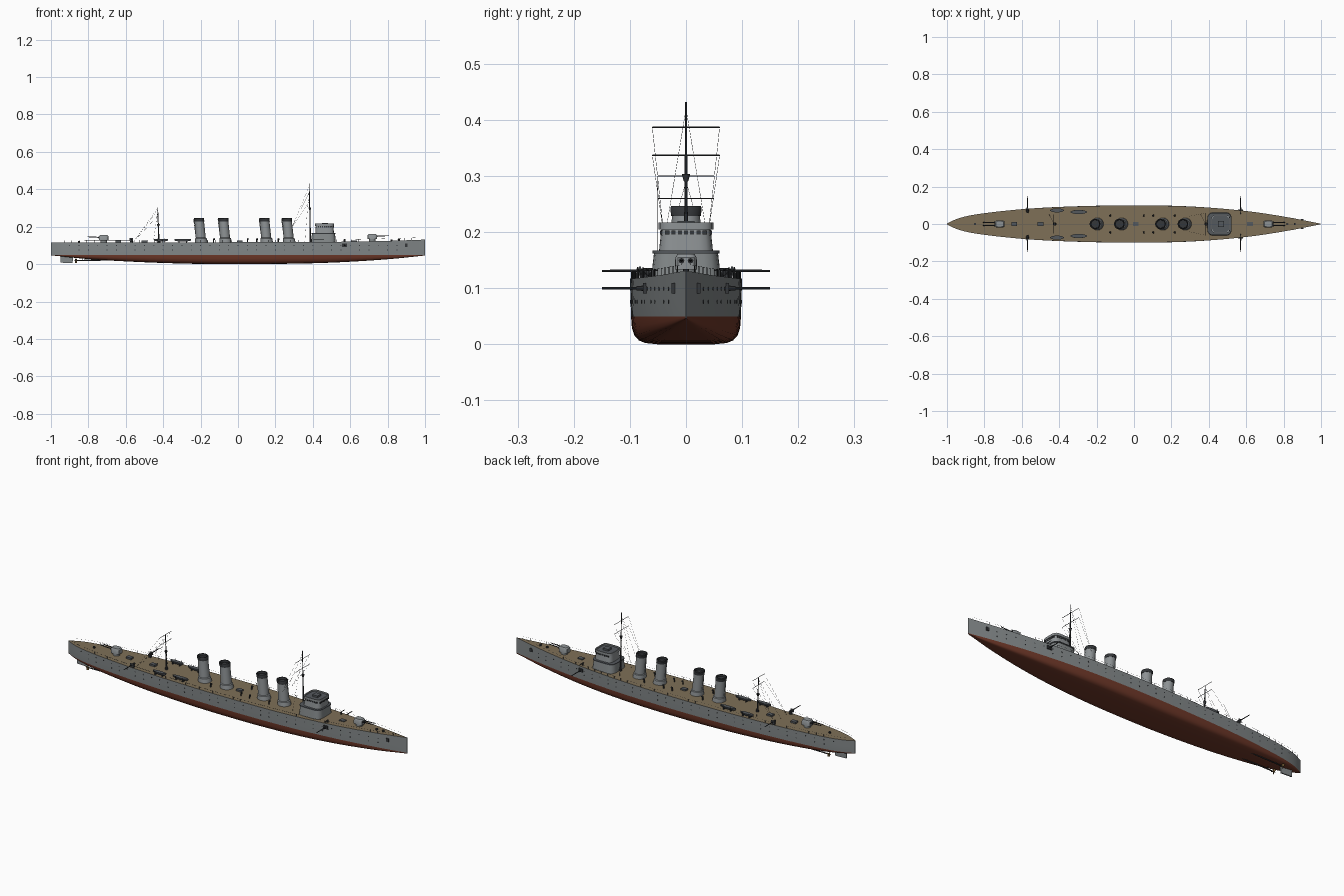
import bpy, bmesh, math
from mathutils import Vector

if "Cube" in bpy.data.objects:
    bpy.data.objects.remove(bpy.data.objects["Cube"])

# ---------- colours ----------
COLOURS = {
    "hull_grey": (0.23, 0.25, 0.255), "deck_tan": (0.21, 0.16, 0.095), "bottom_red": (0.16, 0.04, 0.022),
    "dark_metal": (0.035, 0.038, 0.042), "light_grey": (0.27, 0.29, 0.30), "roof_grey": (0.09, 0.10, 0.11),
    "bronze": (0.25, 0.15, 0.05)}
NAMES = list(COLOURS)
MATS = []
for n, c in COLOURS.items():
    m = bpy.data.materials.new(n)
    m.diffuse_color = (*c, 1)
    m.use_nodes = True
    m.node_tree.nodes["Principled BSDF"].inputs["Base Color"].default_value = m.diffuse_color
    MATS.append(m)
HULL, DECK, RED, DARK, LIGHT, ROOF, BRONZE = range(7)


# ---------- helpers ----------
def finish(name, bm, angle=35):
    bmesh.ops.recalc_face_normals(bm, faces=bm.faces)
    me = bpy.data.meshes.new(name)
    bm.to_mesh(me)
    bm.free()
    for m in MATS:
        me.materials.append(m)
    ob = bpy.data.objects.new(name, me)
    bpy.context.collection.objects.link(ob)
    bpy.ops.object.select_all(action='DESELECT')
    ob.select_set(True)
    bpy.context.view_layer.objects.active = ob
    bpy.ops.object.shade_smooth_by_angle(angle=math.radians(angle))
    return ob


def loft(bm, rings, mat):
    vs = [[bm.verts.new(p) for p in r] for r in rings]
    n = len(vs[0])
    faces = [bm.faces.new((a[i], a[(i + 1) % n], b[(i + 1) % n], b[i]))
             for a, b in zip(vs, vs[1:]) for i in range(n)]
    faces += [bm.faces.new(vs[0][::-1]), bm.faces.new(vs[-1])]
    for f in faces:
        f.material_index = mat
    return faces


def rod(bm, a, b, r, r2=None, n=6, mat=DARK):
    a, b = Vector(a), Vector(b)
    q = (b - a).to_track_quat('Z', 'Y')
    ring = [Vector((math.cos(t), math.sin(t), 0)) for t in (2 * math.pi * i / n for i in range(n))]
    loft(bm, [[a + q @ (v * r) for v in ring], [b + q @ (v * (r if r2 is None else r2)) for v in ring]], mat)


def tier(bm, x, y, levels, mat, n=4, p=5):
    """Stacked rounded-rectangle rings: levels are (z, half x, half y, x shift)."""
    rings = []
    for z, hx, hy, dx in levels:
        ring = []
        for i in range(n * 8):
            t = 2 * math.pi * (i + .5) / (n * 8)
            c, s = math.cos(t), math.sin(t)
            k = (abs(c) ** p + abs(s) ** p) ** (-1 / p)
            ring.append((x + dx + hx * k * c, y + hy * k * s, z))
        rings.append(ring)
    return loft(bm, rings, mat)


def box(bm, c, s, mat):
    x, y, z = c
    a, b, h = (v / 2 for v in s)
    loft(bm, [[(x + i * a, y + j * b, z + k * h) for i, j in ((-1, -1), (1, -1), (1, 1), (-1, 1))] for k in (-1, 1)], mat)


def curve(pts, x):
    """Smooth interpolation through (x, value) points."""
    i = max(0, min(len(pts) - 2, sum(p[0] <= x for p in pts) - 1))
    slope = lambda j: ((pts[min(j + 1, len(pts) - 1)][1] - pts[max(j - 1, 0)][1]) /
                       (pts[min(j + 1, len(pts) - 1)][0] - pts[max(j - 1, 0)][0]))
    (x0, a), (x1, b) = pts[i], pts[i + 1]
    h, t = x1 - x0, (x - x0) / (x1 - x0)
    return ((2*t**3 - 3*t*t + 1) * a + (t**3 - 2*t*t + t) * h * slope(i)
            + (3*t*t - 2*t**3) * b + (t**3 - t*t) * h * slope(i + 1))


BEAM = [(-1, .002), (-.95, .026), (-.88, .045), (-.75, .064), (-.55, .083), (-.3, .095), (0, .1),
        (.25, .096), (.45, .084), (.65, .063), (.85, .031), (1, .001)]
KEEL = [(-1, .047), (-.8, .027), (-.5, .010), (-.2, .001), (0, 0), (.2, .001), (.5, .008), (.8, .026), (1, .046)]
SHEER = [(-1, .115), (-.5, .116), (0, .117), (.4, .118), (.75, .123), (1, .131)]
beam, keel, sheer = (lambda x: curve(BEAM, x)), (lambda x: curve(KEEL, x)), (lambda x: curve(SHEER, x))

# ---------- hull: red below the waterline, tan deck ----------
bm = bmesh.new()
rings = []
for i in range(61):
    x = -math.cos(math.pi * i / 60) * .6 + (-1 + 2 * i / 60) * .4
    b, k = beam(x), keel(x)
    half = [(b, sheer(x)), (b * .99, .085), (b * .98, .05)]
    half += [(b * f, k + (.05 - k) * t) for f, t in ((.965, .6), (.92, .32), (.84, .14), (.73, .05), (.5, 0))]
    rings.append([(x, y, z) for y, z in half] + [(x, -y, z) for y, z in half[::-1]])
for f in loft(bm, rings, HULL):
    f.normal_update()
    zs = [v.co.z for v in f.verts]
    if max(zs) < .0501:
        f.material_index = RED
    elif min(zs) > .11:
        f.material_index = DECK
finish("hull", bm, 40)

# ---------- portholes, anchors ----------
bm = bmesh.new()
for s in (-1, 1):
    for i in range(37):
        x = -.9 + i * .05
        for z in ((.099, .076) if i % 3 else (.099,)):
            b = beam(x) * .99
            rod(bm, (x, s * (b - .003), z), (x, s * (b + .001), z), .0028, n=8)
    box(bm, (.9, s * (beam(.9) + .001), .1), (.014, .006, .018), DARK)
finish("portholes_and_anchors", bm)

# ---------- deck railing ----------
bm = bmesh.new()
for s in (-1, 1):
    pts = [Vector((x, s * beam(x) * .97, sheer(x))) for x in (-.97 + i * .0404 for i in range(49))]
    up = Vector((0, 0, .012))
    for a, b in zip(pts, pts[1:]):
        rod(bm, a, a + up, .0007, n=4)
        rod(bm, a + up, b + up, .0003, n=3)
finish("deck_railing", bm)

# ---------- four raked funnels ----------
for i, x in enumerate((-.195, -.065, .155, .275)):
    bm = bmesh.new()
    prof = [(.112, .034, 0), (.138, .031, -.003), (.141, .027, -.004), (.229, .0255, -.012)]
    tier(bm, x, 0, [(z, r, r, d) for z, r, d in prof], LIGHT, 3, 2)
    cap = [(.229, .027, -.012), (.244, .028, -.014), (.247, .026, -.014), (.247, .022, -.014), (.236, .021, -.013)]
    tier(bm, x, 0, [(z, r, r, d) for z, r, d in cap], DARK, 3, 2)
    rod(bm, (x - .029, 0, .14), (x - .042, 0, .24), .002, mat=LIGHT)
    finish(f"funnel_{i + 1}", bm)

# ---------- bridge ----------
bm = bmesh.new()
tier(bm, .457, 0, [(.112, .066, .063, 0), (.163, .062, .057, 0)], HULL)
tier(bm, .457, 0, [(.162, .065, .06, 0), (.167, .065, .06, 0)], ROOF)
tier(bm, .463, 0, [(.167, .05, .048, 0), (.205, .047, .044, 0), (.205, .051, .049, 0), (.217, .051, .049, 0),
                   (.217, .046, .044, 0), (.209, .046, .044, 0)], LIGHT)
tier(bm, .463, 0, [(.2085, .046, .044, 0), (.2105, .046, .044, 0)], ROOF)
box(bm, (.465, 0, .214), (.03, .03, .012), ROOF)
for i in range(-3, 4):
    box(bm, (.5105, i * .011, .199), (.004, .007, .007), DARK)
    for s in (-1, 1):
        box(bm, (.463 + i * .011, s * .0445, .199), (.007, .004, .007), DARK)
finish("bridge", bm)

# ---------- end turrets with twin barrels ----------
for name, d, z in (("fore_turret", 1, .119), ("aft_turret", -1, .113)):
    bm = bmesh.new()
    x = .718 * d
    rod(bm, (x, 0, z), (x, 0, z + .016), .018, n=16, mat=HULL)
    tier(bm, x, 0, [(z + .014, .025, .02, 0), (z + .036, .025, .019, 0), (z + .042, .02, .015, 0)], LIGHT, 3)
    for y in (-.008, .008):
        rod(bm, (x + .02 * d, y, z + .03), (x + .088 * d, y, z + .033), .0028, .0018, 8)
        rod(bm, (x + .018 * d, y, z + .03), (x + .029 * d, y, z + .03), .005, n=8)
    finish(name, bm)

# ---------- broadside guns: low in the hull forward, on deck aft ----------
bm = bmesh.new()
for s in (-1, 1):
    for x, z in ((.57, .1), (-.57, .131)):
        rod(bm, (x, s * .06, z), (x, s * .15, z), .0028, .0018, 8)
        rod(bm, (x, s * .06, z), (x, s * .088, z), .0055, .004, 8)
    rod(bm, (-.57, s * .072, .114), (-.57, s * .072, .134), .009, .006, 10)
    box(bm, (-.57, s * .082, .131), (.018, .003, .016), ROOF)
    box(bm, (.57, s * .0735, .1), (.026, .006, .018), DARK)
    rod(bm, (.57, s * .058, .118), (.57, s * .058, .133), .004, n=8)
    rod(bm, (.57, s * .05, .132), (.57, s * .085, .132), .0018, n=6)
finish("broadside_guns", bm)

# ---------- masts, yards and rigging ----------
for name, x, top, yards, foot in (("fore_mast", .387, .43, ((.387, .06), (.337, .06)), (.29, .04, .2)),
                                  ("main_mast", -.423, .3, ((.3, .05), (.26, .05)), (-.56, .05, .117))):
    bm = bmesh.new()
    rod(bm, (x, 0, .113), (x - .006, 0, top + .002), .0042, .0014, 8)
    lo = .29 if x > 0 else .2
    rod(bm, (x - .003, 0, lo), (x - .003, 0, lo + .014), .004, .008, 10)
    rod(bm, (x + .001, 0, .113), (x, 0, .135), .008, .005, 10)
    for z, w in yards:
        rod(bm, (x - .005, -w, z), (x - .005, w, z), .0011, n=5)
        for s in (-1, 1):
            rod(bm, (x - .005, s * w, z), (foot[0], s * foot[1], foot[2]), .0004, n=3)
    for s in (-1, 1):
        rod(bm, (x - .005, 0, top - .01), (x - .03, s * .05, .117), .0004, n=3)
    rod(bm, (x - .005, 0, top - .01), (foot[0], 0, foot[2]), .0004, n=3)
    finish(name, bm)

# ---------- ship's boats ----------
for s, side in ((-1, "starboard"), (1, "port")):
    for x, y, L in ((-.412, .073, .038), (-.295, .064, .045)):
        bm = bmesh.new()
        rings = []
        for i in range(13):
            t = -1 + i / 6
            w = .011 * max(.04, 1 - t * t) ** .6
            z = .133 + .002 * t * t
            rings.append([(x + L * t, s * y + w * u, z - .013 * h * (1 - .3 * t * t))
                          for u, h in ((1, 0), (.85, .5), (.4, 1), (-.4, 1), (-.85, .5), (-1, 0))])
        loft(bm, rings, ROOF)
        for dx in (-.02, .02):
            box(bm, (x + dx, s * y, .12), (.004, .02, .01), DARK)
            rod(bm, (x + dx, s * (y + .013), .115), (x + dx, s * (y + .013), .138), .001, n=5)
        finish(f"boat_{side}", bm)

# ---------- deck fittings: ventilators, hatches, capstans ----------
bm = bmesh.new()
for x in (-.13, .05, .1, .215):
    for s in (-1, 1):
        rod(bm, (x, s * .045, .114), (x, s * .045, .133), .003, n=8)
        rod(bm, (x - .002, s * .045, .133), (x + .006, s * .045, .135), .004, .005, 8)
for x in (-.64, -.5, .01, .62):
    box(bm, (x, 0, .12), (.03, .022, .01), ROOF)
for x in (-.85, .82, .86):
    rod(bm, (x, 0, .113), (x, 0, sheer(x) + .008), .005, .006, 10)
finish("deck_fittings", bm)

# ---------- rudder, shafts and propellers ----------
bm = bmesh.new()
loft(bm, [[(x, y, z) for x, z in ((-.95, .008), (-.885, .005), (-.88, .046), (-.95, .05))] for y in (-.003, .003)], HULL)
finish("rudder", bm)
bm = bmesh.new()
for s in (-1, 1):
    rod(bm, (-.6, s * .032, .022), (-.872, s * .032, .02), .003, n=8)
    rod(bm, (-.83, s * .032, .02), (-.83, s * .02, .045), .002, n=5)
    rod(bm, (-.862, s * .032, .02), (-.878, s * .032, .02), .004, .001, 8, BRONZE)
    for k in range(3):
        a = k * math.tau / 3 + .5
        c, d = math.cos(a), math.sin(a)
        loft(bm, [[(-.867 + e + .004 * u, s * .032 + r * c - w * u * d, .02 + r * d + w * u * c)
                   for r, w, u in ((.002, .002, -1), (.010, .005, -1), (.014, .002, -1), (.014, .002, 1),
                                   (.010, .005, 1), (.002, .002, 1))] for e in (0, .0012)], BRONZE)
finish("propellers", bm)
